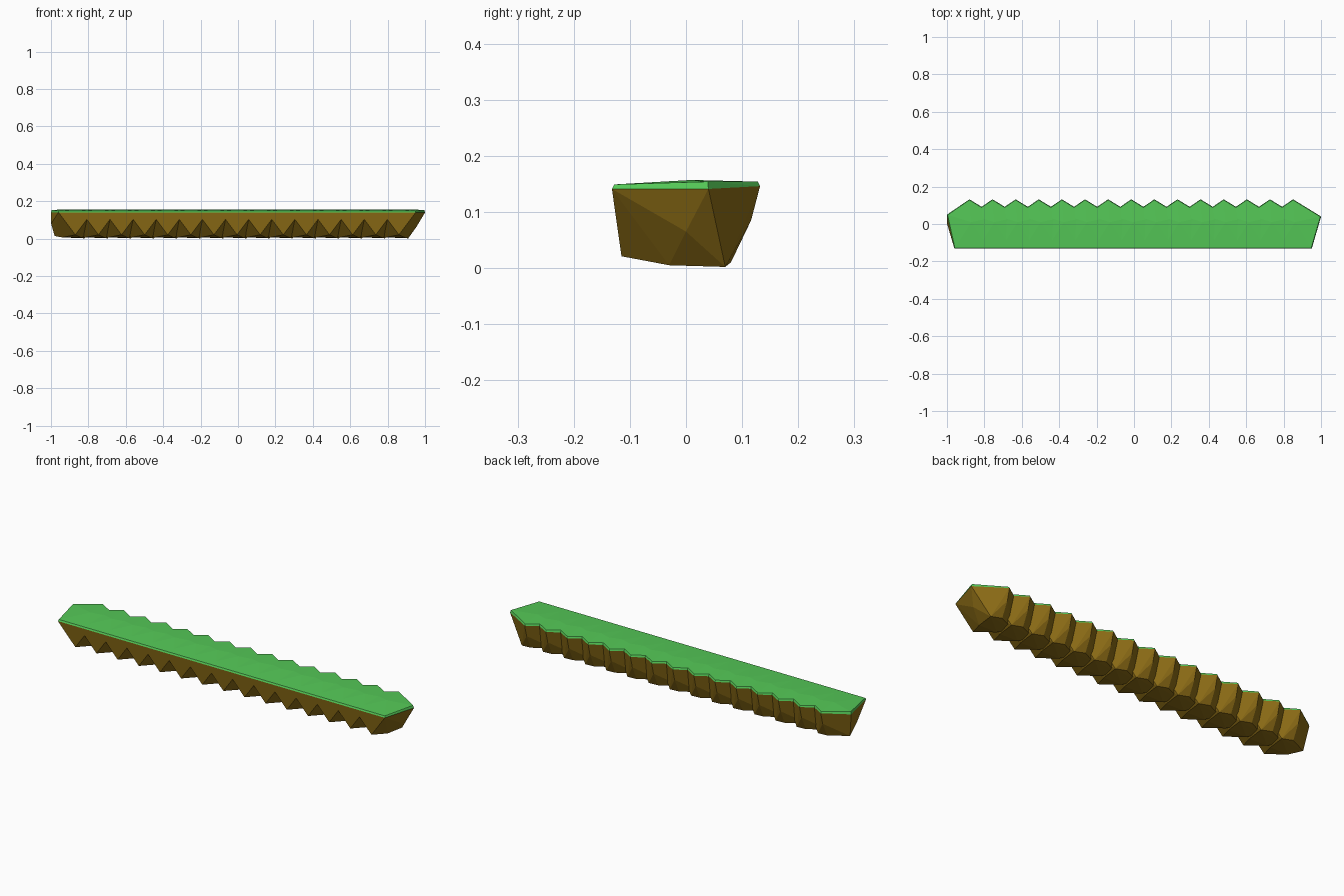
import bpy, bmesh

cube = bpy.data.objects.get("Cube")
if cube:
    bpy.data.objects.remove(cube, do_unlink=True)


def make_material(name, color):
    mat = bpy.data.materials.new(name)
    mat.use_nodes = True
    mat.diffuse_color = (*color, 1)
    mat.node_tree.nodes["Principled BSDF"].inputs["Base Color"].default_value = (*color, 1)
    return mat


earth = make_material("earth brown", (0.27, 0.155, 0.008))
grass = make_material("grass green", (0.09, 0.58, 0.095))

COUNT, SPACING, START = 15, 0.1236, -0.88

# Grass outline: pentagon with a pointed back and a straight front
OUTLINE = [(0.15, 0.04), (0.1, -0.132), (-0.08, -0.132), (-0.12, 0.05), (0, 0.132)]
rim = [(x, y, 0.141 if y < 0.1 else 0.146) for x, y in OUTLINE]
crown = [(x * 0.97, y * 0.97, 0.149 if y < 0 else 0.154) for x, y in OUTLINE]
crown.append((0.01, 0.01, 0.157))

# Faceted earth underside: front tip, left and right bulges, back bulge, base
EARTH = [
    (0.01, -0.115, 0.021),
    (-0.119, 0.0, 0.08), (0.105, 0.0, 0.065),
    (0.0, 0.116, 0.085), (0.0, 0.08, 0.01),
    (-0.1, 0.03, 0.014), (0.06, 0.07, 0.002),
    (0.045, -0.03, 0.005), (-0.06, -0.03, 0.007),
]


def make_clump_mesh():
    bm = bmesh.new()
    for p in rim + crown + EARTH:
        bm.verts.new(p)
    hull = bmesh.ops.convex_hull(bm, input=bm.verts[:])
    loose = [v for v in bm.verts if not v.link_faces]
    bmesh.ops.delete(bm, geom=loose, context='VERTS')
    bmesh.ops.recalc_face_normals(bm, faces=bm.faces[:])
    # Faces entirely above the rim are grass
    for f in bm.faces:
        f.material_index = int(min(v.co.z for v in f.verts) > 0.13)
    mesh = bpy.data.meshes.new("ground_clump")
    bm.to_mesh(mesh)
    bm.free()
    mesh.materials.append(earth)
    mesh.materials.append(grass)
    return mesh


# Row of overlapping clumps forming the long ledge
clump = make_clump_mesh()
for i in range(COUNT):
    obj = bpy.data.objects.new(f"ground_clump_{i + 1}", clump)
    obj.location.x = START + i * SPACING
    bpy.context.collection.objects.link(obj)
